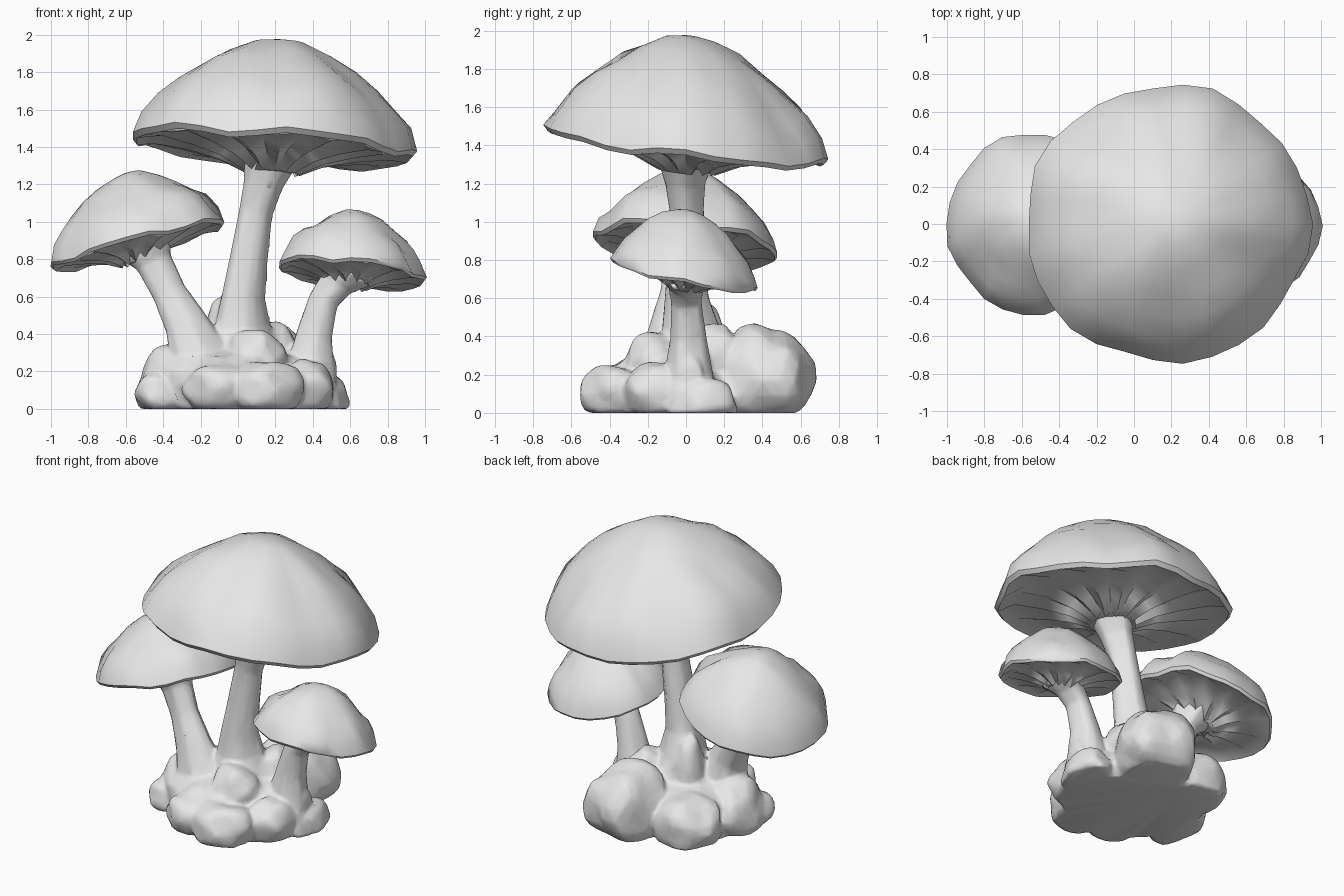
import bpy, bmesh
from math import sin, cos, pi
from mathutils import Vector, noise

cube = bpy.data.objects.get("Cube")
if cube:
    bpy.data.objects.remove(cube, do_unlink=True)

GREY = (0.8, 0.8, 0.8, 1)
mat = bpy.data.materials.new("plain grey")
mat.use_nodes = True
mat.diffuse_color = GREY
mat.node_tree.nodes["Principled BSDF"].inputs["Base Color"].default_value = GREY


def finish(name, bm):
    """Turn a bmesh into an active object with the shared material."""
    bmesh.ops.recalc_face_normals(bm, faces=bm.faces[:])
    mesh = bpy.data.meshes.new(name)
    bm.to_mesh(mesh)
    bm.free()
    mesh.materials.append(mat)
    obj = bpy.data.objects.new(name, mesh)
    bpy.context.collection.objects.link(obj)
    bpy.ops.object.select_all(action='DESELECT')
    obj.select_set(True)
    bpy.context.view_layer.objects.active = obj
    return obj


def loft(bm, rings):
    """Skin closed rings of points and cap both ends."""
    rows = [[bm.verts.new(p) for p in ring] for ring in rings]
    n = len(rows[0])
    for a, b in zip(rows, rows[1:]):
        for i in range(n):
            j = (i + 1) % n
            bm.faces.new((a[i], a[j], b[j], b[i]))
    bm.faces.new(rows[0])
    bm.faces.new(rows[-1])


# Cap profile as (radius, height): domed top, thin rim, gills running down to the stem
TOP = [(0.05, 1), (0.18, 0.97), (0.36, 0.87), (0.54, 0.71), (0.7, 0.55),
       (0.84, 0.38), (0.95, 0.16), (1, 0)]
UNDER = [(0.97, -0.05), (0.84, 0), (0.6, -0.05), (0.38, -0.12), (0.2, -0.23)]


def make_cap(name, centre, radius, height, tilt, lean, seed, segments):
    cx, cy, cz = centre
    shift = Vector((seed, seed * 2, 0))
    bm = bmesh.new()
    rings = []
    for k, (r, h) in enumerate(TOP + UNDER):
        ring = []
        for i in range(segments):
            a = 2 * pi * i / segments
            lobe = 0.6 * sin(5 * a + seed) + 0.4 * sin(9 * a + seed * 2)
            rr = r * (1 + 0.03 * lobe * r)
            x, y = radius[0] * rr * cos(a), radius[1] * rr * sin(a)
            z = h * height + tilt[0] * x + tilt[1] * y
            z += 0.05 * height * lobe * r ** 3
            if k < len(TOP) - 1:
                z += 0.16 * height * r * noise.noise(Vector((x, y, 0)) * 3.2 / radius[0] + shift)
            elif k > len(TOP):
                z += 0.04 * height * (-1) ** i      # gill pleats
            push = max(h, 0)
            ring.append((cx + x + lean[0] * push, cy + y + lean[1] * push, cz + z))
        rings.append(ring)
    loft(bm, rings)
    finish(name, bm)
    bpy.ops.object.shade_smooth_by_angle(angle=0.9)


def add_stem(bm, path, seed, segments=14):
    """path holds (x, y, z, radius) from the root to the cap."""
    rings = []
    for k, (x, y, z, r) in enumerate(path):
        a0, a1 = path[max(k - 1, 0)], path[min(k + 1, len(path) - 1)]
        turn = Vector((0, 0, 1)).rotation_difference(Vector(a1[:3]) - Vector(a0[:3]))
        ring = []
        for i in range(segments):
            a = 2 * pi * i / segments
            rr = r * (1 + 0.07 * sin(3 * a + seed + k * 0.3) + 0.05 * sin(5 * a + seed))
            p = Vector((x, y, z)) + turn @ Vector((rr * cos(a), rr * sin(a), 0))
            p.z = max(p.z, 0)
            ring.append(p)
        rings.append(ring)
    loft(bm, rings)


def add_rock(bm, centre, size, seed):
    """Lumpy boulder flattened on the ground."""
    verts = bmesh.ops.create_icosphere(bm, subdivisions=3, radius=1)["verts"]
    shift = Vector((seed * 3.1, seed, seed * 1.7))
    for v in verts:
        bulge = 1 + 0.2 * noise.noise(v.co * 1.6 + shift)
        v.co = Vector(c + s * d * bulge for c, s, d in zip(centre, size, v.co))
        v.co.z = max(v.co.z, 0)


# Caps
make_cap("large_cap", (0.18, 0, 1.41), (0.76, 0.74), 0.56, (-0.07, -0.12), (0.05, 0.03), 1.3, 30)
make_cap("medium_cap", (-0.535, 0, 0.88), (0.465, 0.485), 0.38, (0.26, -0.1), (-0.06, 0.03), 4.2, 26)
make_cap("small_cap", (0.605, -0.01, 0.73), (0.395, 0.385), 0.33, (-0.1, -0.2), (0.03, 0.03), 7.5, 24)

# Stems and boulders grow into one another as a single mass
base = bmesh.new()
STEMS = [
    [(0.02, 0.04, 0.03, 0.3), (0.02, 0.03, 0.3, 0.21), (0.01, 0.02, 0.45, 0.15),
     (0.02, 0, 0.6, 0.117), (0.05, 0, 0.8, 0.102), (0.09, 0, 1.05, 0.09),
     (0.13, -0.01, 1.2, 0.105), (0.16, -0.01, 1.31, 0.14), (0.18, 0, 1.42, 0.22)],
    [(-0.17, -0.09, 0.05, 0.22), (-0.21, -0.09, 0.28, 0.16), (-0.28, -0.08, 0.45, 0.115),
     (-0.37, -0.05, 0.62, 0.09), (-0.45, -0.02, 0.78, 0.098), (-0.51, 0, 0.9, 0.17)],
    [(0.38, 0.01, 0.02, 0.17), (0.385, 0.01, 0.2, 0.13), (0.41, 0.01, 0.4, 0.095),
     (0.46, 0, 0.58, 0.08), (0.53, 0, 0.67, 0.092), (0.59, 0, 0.75, 0.16)],
]
for seed, path in enumerate(STEMS):
    add_stem(base, path, seed + 1)

ROCKS = [
    ((0, 0, 0.06), (0.45, 0.44, 0.3)),              # central mound
    ((0.17, 0.4, 0.17), (0.26, 0.26, 0.29)),        # back boulder
    ((-0.22, 0.3, 0.11), (0.22, 0.22, 0.21)),       # back left boulder
    ((0.14, -0.36, 0.1), (0.22, 0.19, 0.16)),       # front boulders
    ((-0.1, -0.33, 0.11), (0.19, 0.18, 0.16)),
    ((0.1, -0.16, 0.26), (0.16, 0.16, 0.17)),       # lump on top of them
    ((-0.36, -0.03, 0.11), (0.18, 0.22, 0.22)),     # side boulders
    ((-0.42, -0.14, 0.08), (0.13, 0.16, 0.12)),
    ((0.46, 0.08, 0.04), (0.14, 0.18, 0.14)),
    ((0.36, -0.16, 0.1), (0.16, 0.17, 0.16)),
    ((0.49, 0.02, 0.2), (0.04, 0.08, 0.1)),
    ((-0.09, 0.09, 0.34), (0.1, 0.12, 0.25)),       # root knobs
    ((0.2, 0.14, 0.3), (0.13, 0.15, 0.17)),
]
for seed, (centre, size) in enumerate(ROCKS):
    add_rock(base, centre, size, seed + 1)

obj = finish("stems_and_boulders", base)
remesh = obj.modifiers.new("fuse", 'REMESH')
remesh.mode = 'VOXEL'
remesh.voxel_size = 0.014
soften = obj.modifiers.new("soften", 'SMOOTH')
soften.iterations = 4
reduce = obj.modifiers.new("reduce", 'DECIMATE')
reduce.ratio = 0.12
for name in [m.name for m in obj.modifiers]:
    bpy.ops.object.modifier_apply(modifier=name)
bpy.ops.object.shade_smooth_by_angle(angle=1.0)
